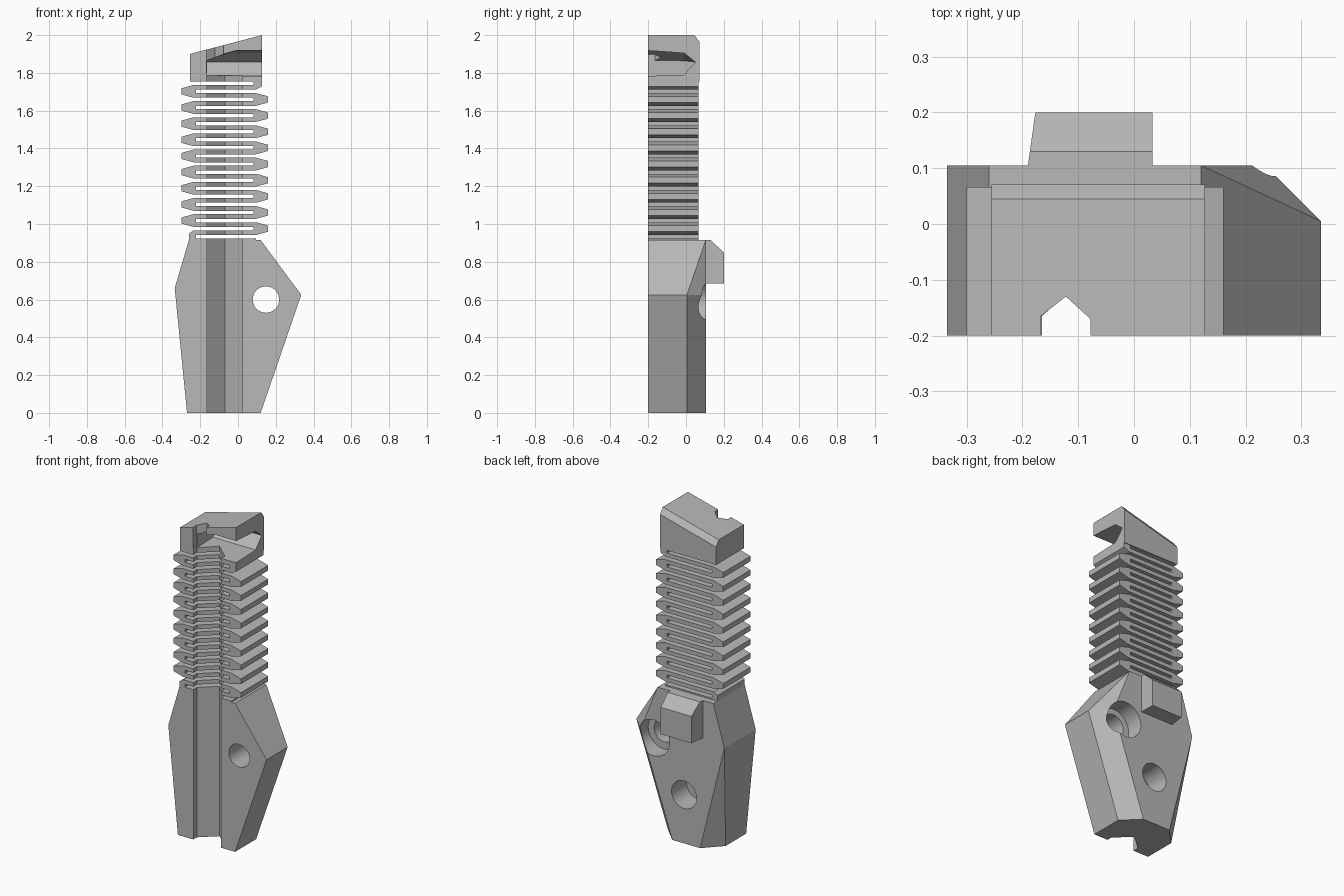
import bpy, bmesh, math
from mathutils import Matrix, Vector

if "Cube" in bpy.data.objects:
    bpy.data.objects.remove(bpy.data.objects["Cube"], do_unlink=True)

grey = bpy.data.materials.new("plain grey")
grey.use_nodes = True
grey.diffuse_color = (0.48, 0.48, 0.48, 1)
grey.node_tree.nodes["Principled BSDF"].inputs["Base Color"].default_value = (0.48, 0.48, 0.48, 1)

FRONT, BACK = -0.2, 0.105


def finish(name, bm):
    bmesh.ops.recalc_face_normals(bm, faces=bm.faces[:])
    mesh = bpy.data.meshes.new(name)
    bm.to_mesh(mesh)
    bm.free()
    mesh.materials.append(grey)
    obj = bpy.data.objects.new(name, mesh)
    bpy.context.collection.objects.link(obj)
    return obj


def loft(name, *rings):
    """Solid through rings of equal point count, capped at both ends."""
    bm = bmesh.new()
    rows = [[bm.verts.new(p) for p in ring] for ring in rings]
    n = len(rows[0])
    for a, b in zip(rows, rows[1:]):
        for i in range(n):
            j = (i + 1) % n
            bm.faces.new((a[i], a[j], b[j], b[i]))
    bm.faces.new(rows[0][::-1])
    bm.faces.new(rows[-1])
    return finish(name, bm)


def along_y(name, outline, y0, y1):
    return loft(name, *[[(x, y, z) for x, z in outline] for y in (y0, y1)])


def hull(name, points):
    bm = bmesh.new()
    for p in points:
        bm.verts.new(p)
    bmesh.ops.convex_hull(bm, input=bm.verts[:])
    bmesh.ops.dissolve_limit(bm, angle_limit=0.01, verts=bm.verts[:], edges=bm.edges[:])
    return finish(name, bm)


def bore(x, z, radius, y0, y1):
    bm = bmesh.new()
    place = Matrix.Translation((x, (y0 + y1) / 2, z)) @ Matrix.Rotation(math.pi / 2, 4, "X")
    bmesh.ops.create_cone(bm, cap_ends=True, segments=40, radius1=radius,
                          radius2=radius, depth=y1 - y0, matrix=place)
    return finish("bore_cutter", bm)


def cut(obj, cutter):
    cutter.hide_render = True
    mod = obj.modifiers.new("cut", "BOOLEAN")
    mod.operation, mod.solver, mod.object = "DIFFERENCE", "EXACT", cutter
    bpy.context.view_layer.objects.active = obj
    bpy.ops.object.modifier_apply(modifier=mod.name)
    bpy.data.objects.remove(cutter, do_unlink=True)


def channel(z0, z1):
    """Cable groove with a pointed floor, open to the front."""
    groove = [(-0.165, -0.3), (-0.165, -0.165), (-0.07, -0.08), (0.025, -0.165), (0.025, -0.3)]
    return loft("channel_cutter", *[[(x, y, z) for x, y in groove] for z in (z0, z1)])


# Base: faceted block with chamfered rear edges
outline = [(-0.27, 0), (-0.335, 0.66), (-0.26, 0.915), (0.12, 0.915), (0.335, 0.625), (0.12, 0)]
base = hull("base", [(x, FRONT, z) for x, z in outline] + [
    (0.12, 0.005, 0), (0.335, 0.005, 0.625), (0.12, BACK, 0.915),
    (-0.26, BACK, 0.915), (-0.335, BACK, 0.66), (-0.27, 0, 0),
    (0.02, BACK, 0), (0.235, BACK, 0.625), (-0.17, BACK, 0)])
cut(base, channel(-0.1, 1.1))
cut(base, bore(0.148, 0.6, 0.07, -0.3, 0.2))
cut(base, bore(0.148, 0.595, 0.11, 0.0, 0.2))
cut(base, bore(-0.06, 0.3, 0.085, -0.04, 0.2))

# Rear tab
tab = []
for y, z in [(0.09, 0.915), (0.13, 0.915), (0.2, 0.85), (0.2, 0.685), (0.09, 0.685)]:
    tab += [(-0.19 + 0.14 * (y - 0.105), y, z), (0.033, y, z)]
hull("rear_tab", tab)

# Flexible spine: folded strip with slits opening alternately left and right
PITCH, SLIT, TIP = 0.0855, 0.009, 0.016
left_side, right_side = [(-0.235, 1.765)], []
for k in range(10):
    z = 1.745 - PITCH * k
    rib = z - PITCH / 2
    left_side += [(-0.235, z + SLIT), (0.082, z + SLIT), (0.082, z - SLIT), (-0.235, z - SLIT)]
    if k < 9:
        left_side += [(-0.3, rib + TIP), (-0.3, rib - TIP)]
    else:
        left_side += [(-0.26, rib + TIP), (-0.26, 0.905)]
for k in reversed(range(10)):
    z = 1.745 - PITCH * k
    slit = z - PITCH / 2
    if k == 9:
        right_side.append((0.095, 0.905))
    right_side += [(0.095, slit - SLIT), (-0.222, slit - SLIT),
                   (-0.222, slit + SLIT), (0.095, slit + SLIT)]
    if k:
        right_side += [(0.16, z - TIP), (0.16, z + TIP)]
    else:
        right_side += [(0.127, z - TIP), (0.127, 1.765)]
spine = along_y("flexible_spine", left_side + right_side, FRONT, 0.066)
cut(spine, channel(0.8, 1.9))

# Head: sloped cap with a chamfered rear top edge
head = hull("head", [
    (x, y, z) for x, top in ((-0.255, 1.9), (0.127, 2.0))
    for y, z in ((FRONT, 1.755), (FRONT, top), (0.045, top), (0.071, top - 0.035), (0.071, 1.755))])


def pocket_ring(x, roof, back_roof):
    return [(x, -0.3, 1.78), (x, -0.01, 1.79), (x, 0.05, 1.857), (x, -0.01, back_roof), (x, -0.3, roof)]


# Side exit for the cable, its roof falling towards the closed end
cut(head, loft("pocket_cutter", pocket_ring(-0.165, 1.868, 1.864),
               pocket_ring(-0.01, 1.925, 1.905), pocket_ring(0.3, 1.925, 1.905)))
cut(head, channel(1.6, 1.83))
entry = [(-0.167, -0.3), (-0.167, -0.165), (-0.122, -0.13), (-0.078, -0.17), (-0.078, -0.3)]
cut(head, loft("entry_cutter", *[[(x, y, z) for x, y in entry] for z in (1.8, 2.2)]))

# Keep flat facets crisp while the bores shade smoothly
bpy.ops.object.select_all(action="DESELECT")
base.select_set(True)
bpy.context.view_layer.objects.active = base
bpy.ops.object.shade_smooth_by_angle(angle=math.radians(15))
